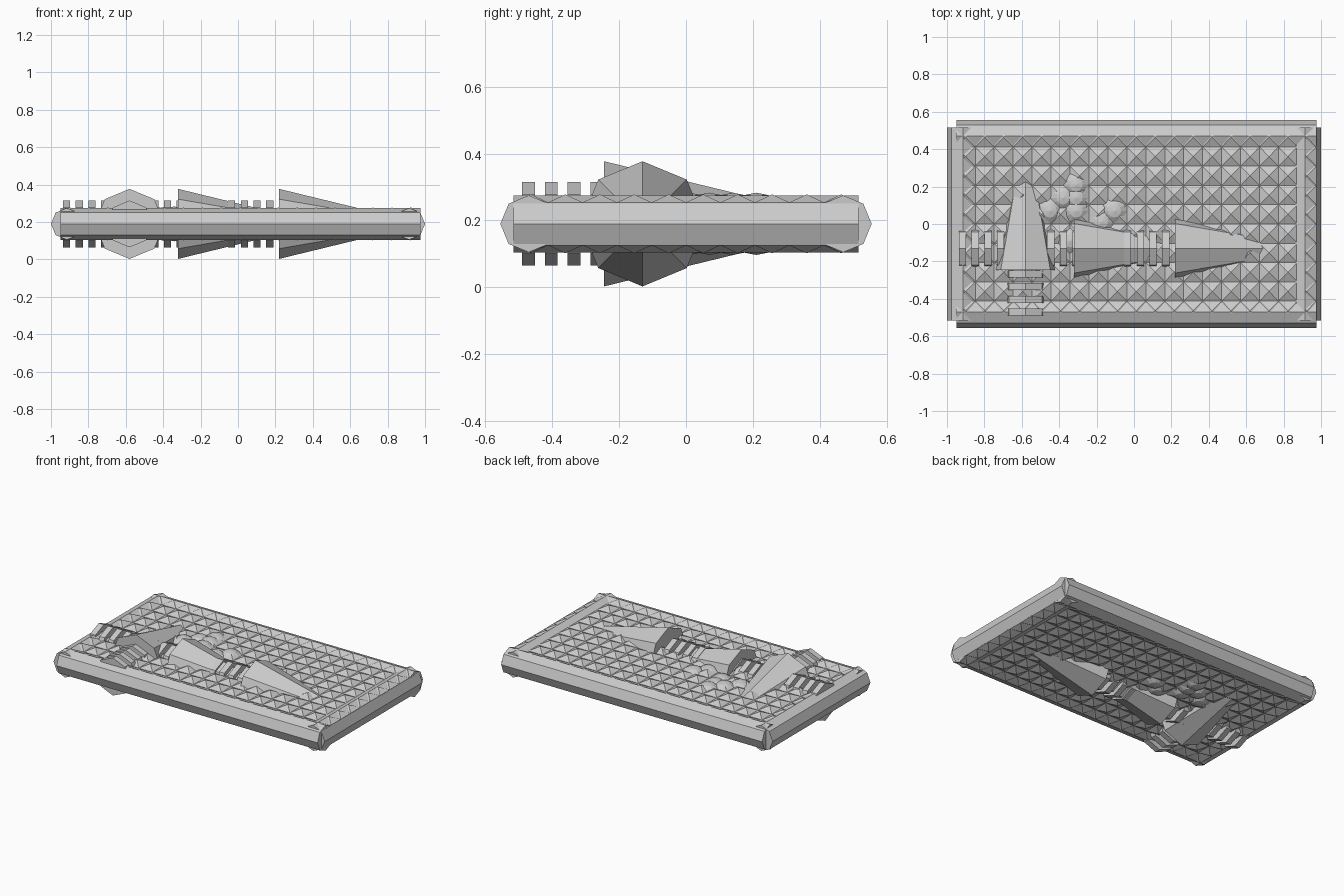
import bpy, bmesh
from math import pi
from mathutils import Matrix, Vector

MID = 0.19  # height of the symmetry plane

old = bpy.data.objects.get("Cube")
if old:
    bpy.data.objects.remove(old, do_unlink=True)

grey = bpy.data.materials.new("stone_grey")
grey.use_nodes = True
colour = (0.6, 0.6, 0.6, 1)
grey.diffuse_color = colour
grey.node_tree.nodes["Principled BSDF"].inputs["Base Color"].default_value = colour


def finish(name, bm):
    mesh = bpy.data.meshes.new(name)
    bmesh.ops.recalc_face_normals(bm, faces=bm.faces[:])
    bm.to_mesh(mesh)
    bm.free()
    mesh.materials.append(grey)
    obj = bpy.data.objects.new(name, mesh)
    bpy.context.collection.objects.link(obj)
    return obj


def octagon_cone(name, start, axis, length, r1, r2):
    """Eight-sided cone or cylinder running along axis, one corner upward."""
    bm = bmesh.new()
    direction = Vector((1, 0, 0)) if axis == "x" else Vector((0, 1, 0))
    turn = Matrix.Rotation(pi / 2, 4, "Y") if axis == "x" else Matrix.Rotation(-pi / 2, 4, "X")
    centre = Vector((start[0], start[1], MID)) + direction * length / 2
    bmesh.ops.create_cone(bm, cap_ends=True, segments=8, radius1=r1, radius2=r2,
                          depth=length, matrix=Matrix.Translation(centre) @ turn)
    return finish(name, bm)


# Slab core
x0, x1, y0, y1 = -0.95, 0.975, -0.515, 0.515
bm = bmesh.new()
size = Matrix.Diagonal((x1 - x0, y1 - y0, 0.128, 1))
bmesh.ops.create_cube(bm, size=1, matrix=Matrix.Translation(((x0 + x1) / 2, 0, MID)) @ size)
finish("slab_core", bm)

# Studded faces: a grid of shallow pyramids, above and below
COLS, ROWS = 19, 10
dx, dy = (x1 - x0) / COLS, (y1 - y0) / ROWS
for name, sign in (("top_studs", 1), ("bottom_studs", -1)):
    bm = bmesh.new()
    bmesh.ops.create_grid(bm, x_segments=COLS, y_segments=ROWS, size=0.5)
    for v in bm.verts:
        v.co = ((x0 + x1) / 2 + v.co.x * (x1 - x0), v.co.y * (y1 - y0), MID + sign * 0.064)
    for tip in bmesh.ops.poke(bm, faces=bm.faces[:])["verts"]:
        tip.co.z += sign * 0.024
    studs = finish(name, bm)
    if studs.data.polygons[0].normal.z * sign < 0:
        studs.data.flip_normals()

# Edge rails
for name, y in (("front_rail", -0.47), ("back_rail", 0.47)):
    octagon_cone(name, (x0, y), "x", x1 - x0, 0.085, 0.085)
for name, x in (("right_rail", -0.915), ("left_rail", 0.915)):
    octagon_cone(name, (x, y0), "y", y1 - y0, 0.085, 0.085)

# Large spikes half sunk in the slab
AXIS_X, AXIS_Y = -0.58, -0.13
octagon_cone("middle_spike", (-0.32, AXIS_Y), "x", 0.77, 0.187, 0)
octagon_cone("end_spike", (0.22, AXIS_Y), "x", 0.77, 0.187, 0)
octagon_cone("cross_spike", (AXIS_X, -0.245), "y", 0.77, 0.187, 0)

# Ribbed collars behind each spike
PITCH, WIDTH = 0.068, 0.038
for group, first in (("outer", -0.936), ("inner", -0.532), ("link", -0.053)):
    for i in range(4):
        octagon_cone(f"{group}_rib_{i + 1}", (first + i * PITCH, AXIS_Y), "x", WIDTH, 0.125, 0.125)
for i in range(4):
    octagon_cone(f"cross_rib_{i + 1}", (AXIS_X, -0.49 + i * PITCH), "y", WIDTH, 0.125, 0.125)

# Cluster of small balls
BALLS = [(-0.45, 0.07), (-0.38, 0.14), (-0.31, 0.21), (-0.31, 0.14),
         (-0.31, 0.07), (-0.34, -0.09), (-0.175, 0.01), (-0.105, 0.07)]
for i, (x, y) in enumerate(BALLS):
    bm = bmesh.new()
    bmesh.ops.create_uvsphere(bm, u_segments=12, v_segments=8, radius=0.093,
                              matrix=Matrix.Translation((x, y, MID)))
    finish(f"ball_{i + 1}", bm)
